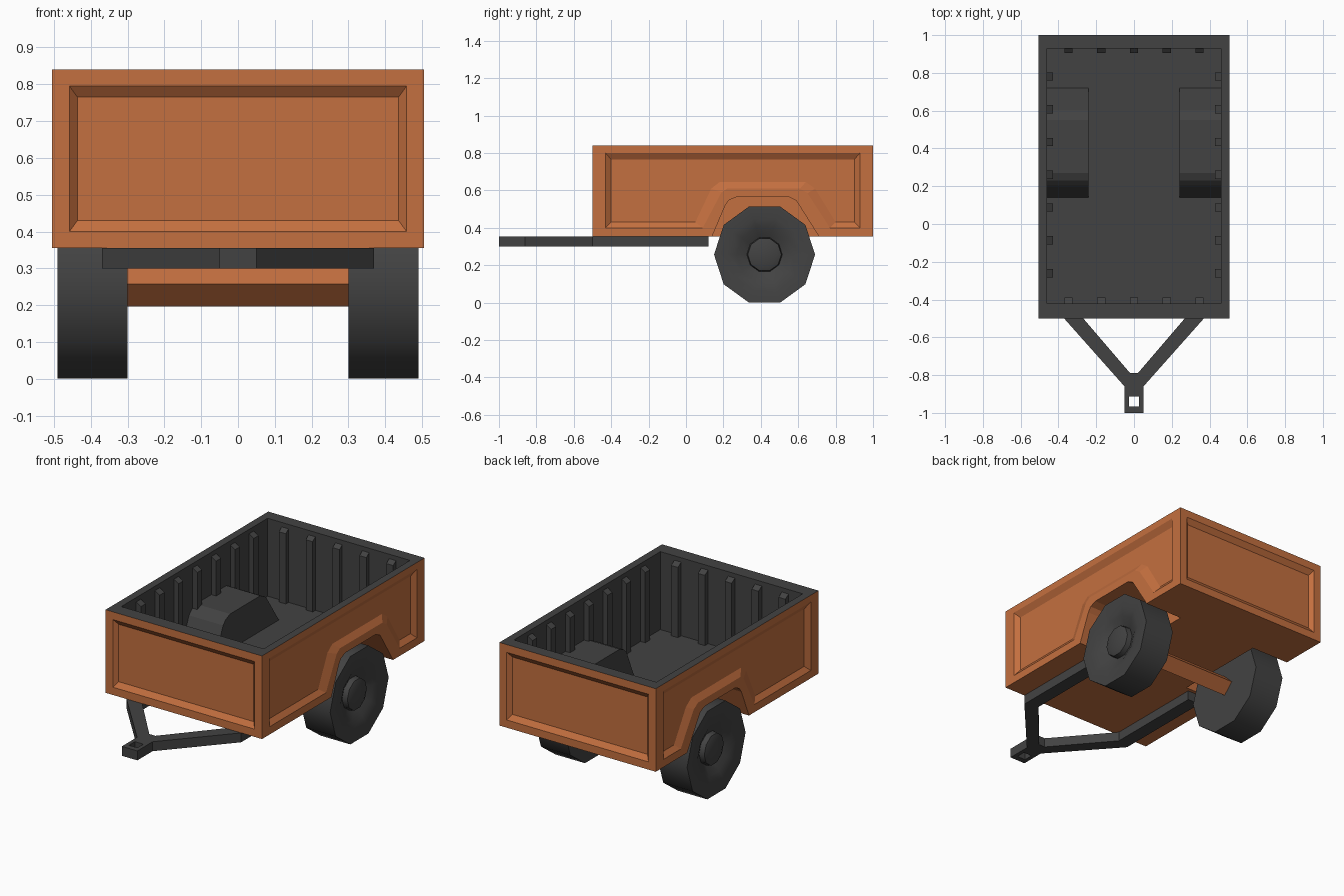
import bpy, bmesh, math

if "Cube" in bpy.data.objects:
    bpy.data.objects.remove(bpy.data.objects["Cube"])


def material(name, color):
    m = bpy.data.materials.new(name)
    m.diffuse_color = color
    m.use_nodes = True
    m.node_tree.nodes["Principled BSDF"].inputs["Base Color"].default_value = m.diffuse_color
    return m


ORANGE = material("orange_paint", (0.55, 0.16, 0.05, 1))
DARK = material("dark_rubber", (0.055, 0.055, 0.055, 1))


def loft(name, rings, slot):
    """Solid through matching rings of 3D points, capped at both ends."""
    bm = bmesh.new()
    vs = [[bm.verts.new(p) for p in r] for r in rings]
    n = len(rings[0])
    for a, b in zip(vs, vs[1:]):
        for i in range(n):
            j = (i + 1) % n
            bm.faces.new((a[i], a[j], b[j], b[i]))
    bm.faces.new(vs[0])
    bm.faces.new(vs[-1])
    bmesh.ops.recalc_face_normals(bm, faces=bm.faces)
    for f in bm.faces:
        f.material_index = slot
    me = bpy.data.meshes.new(name)
    bm.to_mesh(me)
    bm.free()
    me.materials.append(ORANGE)
    me.materials.append(DARK)
    ob = bpy.data.objects.new(name, me)
    bpy.context.collection.objects.link(ob)
    return ob


def rect(u0, u1, v0, v1):
    return [(u0, v0), (u1, v0), (u1, v1), (u0, v1)]


def along_x(prof, x):
    return [(x, y, z) for y, z in prof]


def along_y(prof, y):
    return [(x, y, z) for x, z in prof]


def along_z(prof, z):
    return [(x, y, z) for x, y in prof]


def box(name, x0, x1, y0, y1, z0, z1, slot):
    r = rect(x0, x1, y0, y1)
    return loft(name, [along_z(r, z0), along_z(r, z1)], slot)


def boolean(ob, other, op='DIFFERENCE'):
    m = ob.modifiers.new("bool", 'BOOLEAN')
    m.object, m.operation, m.solver = other, op, 'EXACT'
    bpy.context.view_layer.objects.active = ob
    bpy.ops.object.modifier_apply(modifier=m.name)
    bpy.data.objects.remove(other)


# Cargo tub: outer box with hollow inside
tub = box("cargo_tub", -0.505, 0.505, -0.5, 1.0, 0.355, 0.84, 0)
boolean(tub, box("cavity", -0.46, 0.46, -0.42, 0.93, 0.385, 0.95, 1))

# Wheel well covers, arches and recessed side panels
cover = [(0.14, 0.365), (0.14, 0.395), (0.205, 0.55), (0.23, 0.575), (0.27, 0.592),
         (0.55, 0.592), (0.60, 0.565), (0.72, 0.385), (0.72, 0.365)]
arch = [(0.14, 0.2), (0.14, 0.355), (0.21, 0.52), (0.23, 0.548), (0.27, 0.565),
        (0.55, 0.565), (0.59, 0.545), (0.71, 0.355), (0.71, 0.2)]
panel_out = [(-0.43, 0.80), (-0.43, 0.40), (0.09, 0.40), (0.19, 0.59), (0.22, 0.61),
             (0.61, 0.61), (0.65, 0.585), (0.77, 0.40), (0.93, 0.40), (0.93, 0.80)]
panel_in = [(-0.40, 0.765), (-0.40, 0.43), (0.05, 0.43), (0.135, 0.61), (0.18, 0.645),
            (0.64, 0.645), (0.69, 0.61), (0.80, 0.43), (0.90, 0.43), (0.90, 0.765)]
for s in (-1, 1):
    boolean(tub, loft("cover", [along_x(cover, s * x) for x in (0.24, 0.475)], 1), 'UNION')
    boolean(tub, loft("arch", [along_x(arch, s * x) for x in (0.26, 0.6)], 0))
    boolean(tub, loft("side_recess", [along_x(panel_in, s * 0.483), along_x(panel_out, s * 0.505),
                                      along_x(panel_out, s * 0.55)], 0))

# Recessed front and back panels
end_out = rect(-0.458, 0.458, 0.40, 0.795)
end_in = rect(-0.436, 0.436, 0.43, 0.765)
for y, d in ((-0.5, -1), (1.0, 1)):
    boolean(tub, loft("end_recess", [along_y(end_in, y - d * 0.022), along_y(end_out, y),
                                     along_y(end_out, y + d * 0.05)], 0))

# Dark top rim
for p in tub.data.polygons:
    if p.normal.z > 0.9 and p.center.z > 0.83:
        p.material_index = 1


# Ribs inside the walls, with a sloped top
def rib(wall, depth, at, bottom, axis):
    prof = [(wall, bottom), (wall, 0.815), (wall + depth, 0.795), (wall + depth, bottom)]
    f = along_y if axis == 'x' else along_x
    loft("wall_rib", [f(prof, at - 0.022), f(prof, at + 0.022)], 1)


for i in range(7):
    y = -0.26 + i * 0.1735
    bottom = 0.575 if 0.2 < y < 0.5 else 0.545 if 0.5 < y < 0.7 else 0.38
    for s in (-1, 1):
        rib(s * 0.461, -s * 0.031, y, bottom, 'x')
for i in range(-2, 3):
    rib(-0.421, 0.031, i * 0.1735, 0.38, 'y')
    rib(0.931, -0.026, i * 0.1735, 0.38, 'y')

# Drawbar frame: rails, converging arms and hitch plate with a square hole
half = [(0.05, -1.0), (0.05, -0.86), (0.37, -0.5), (0.37, 0.12),
        (0.29, 0.12), (0.29, -0.475), (0.02, -0.79)]
outline = half + [(-x, y) for x, y in reversed(half)]
frame = loft("drawbar_frame", [along_z(outline, 0.30), along_z(outline, 0.355)], 1)
boolean(frame, box("hitch_hole", -0.027, 0.027, -0.967, -0.912, 0.2, 0.5, 1))

# Axle: square bar standing on its edge
WY, WZ = 0.42, 0.257
diamond = [(WY - 0.062, WZ), (WY, WZ - 0.06), (WY + 0.062, WZ), (WY, WZ + 0.06)]
loft("axle", [along_x(diamond, -0.305), along_x(diamond, 0.305)], 0)

# Ten-sided wheels with dished rim and raised hub
steps = [(0.30, 0.27), (0.49, 0.27), (0.49, 0.20), (0.475, 0.15),
         (0.445, 0.095), (0.475, 0.09), (0.485, 0.065)]
for s, side in ((-1, "left"), (1, "right")):
    rings = [[(s * x, WY + r * math.cos(k * math.pi / 5), WZ + r * math.sin(k * math.pi / 5))
              for k in range(10)] for x, r in steps]
    wheel = loft(side + "_wheel", rings, 1)
    bpy.ops.object.select_all(action='DESELECT')
    wheel.select_set(True)
    bpy.context.view_layer.objects.active = wheel
    bpy.ops.object.shade_smooth_by_angle(angle=math.radians(38))
